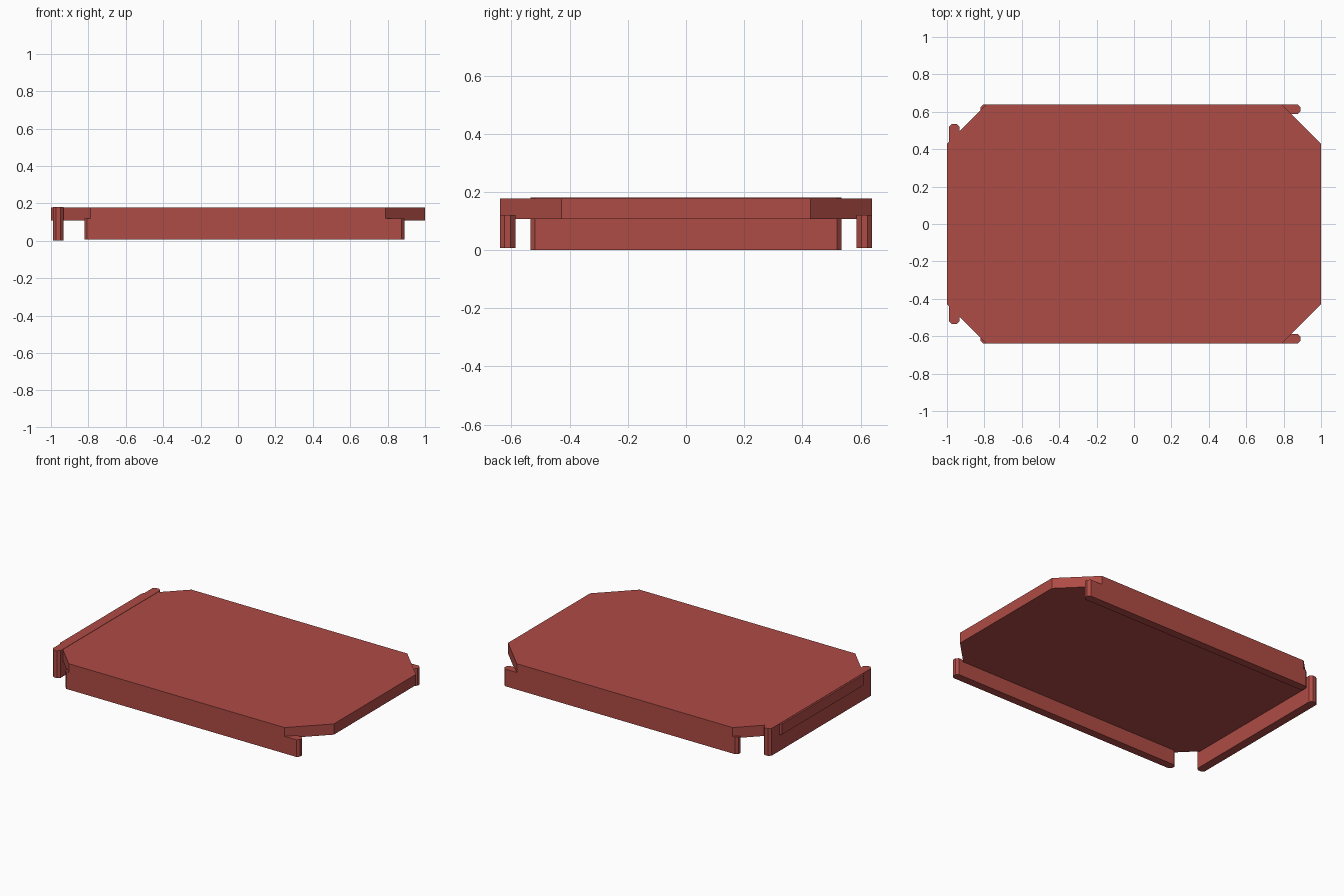
import bpy
import bmesh

if "Cube" in bpy.data.objects:
    bpy.data.objects.remove(bpy.data.objects["Cube"])

red = bpy.data.materials.new("brick_red")
red.diffuse_color = (0.43, 0.072, 0.06, 1)
red.use_nodes = True
red.node_tree.nodes["Principled BSDF"].inputs["Base Color"].default_value = red.diffuse_color


def chamfered_slab(name, x0, x1, y0, y1, z0, z1, cut):
    """Box with its four vertical corners cut at 45 degrees."""
    outline = [(x0 + cut, y0), (x1 - cut, y0), (x1, y0 + cut), (x1, y1 - cut),
               (x1 - cut, y1), (x0 + cut, y1), (x0, y1 - cut), (x0, y0 + cut)]
    bm = bmesh.new()
    base = bm.faces.new([bm.verts.new((x, y, z0)) for x, y in outline])
    top = bmesh.ops.extrude_face_region(bm, geom=[base], use_keep_orig=True)
    bmesh.ops.translate(bm, vec=(0, 0, z1 - z0),
                        verts=[g for g in top["geom"] if isinstance(g, bmesh.types.BMVert)])
    bmesh.ops.recalc_face_normals(bm, faces=bm.faces)
    mesh = bpy.data.meshes.new(name)
    bm.to_mesh(mesh)
    bm.free()
    mesh.materials.append(red)
    obj = bpy.data.objects.new(name, mesh)
    bpy.context.collection.objects.link(obj)
    return obj


# Eight-sided top panel
chamfered_slab("top_panel", -1, 1, -0.64, 0.64, 0.107, 0.178, 0.212)

# Long rails under the front and back edges, running past the cut corners
chamfered_slab("front_rail", -0.822, 0.89, -0.64, -0.587, 0.007, 0.12, 0.016)
chamfered_slab("back_rail", -0.822, 0.89, 0.587, 0.64, 0.007, 0.12, 0.016)

# Full-height end wall, its top just proud of the panel
chamfered_slab("left_end_wall", -0.989, -0.932, -0.535, 0.535, 0, 0.18, 0.016)
